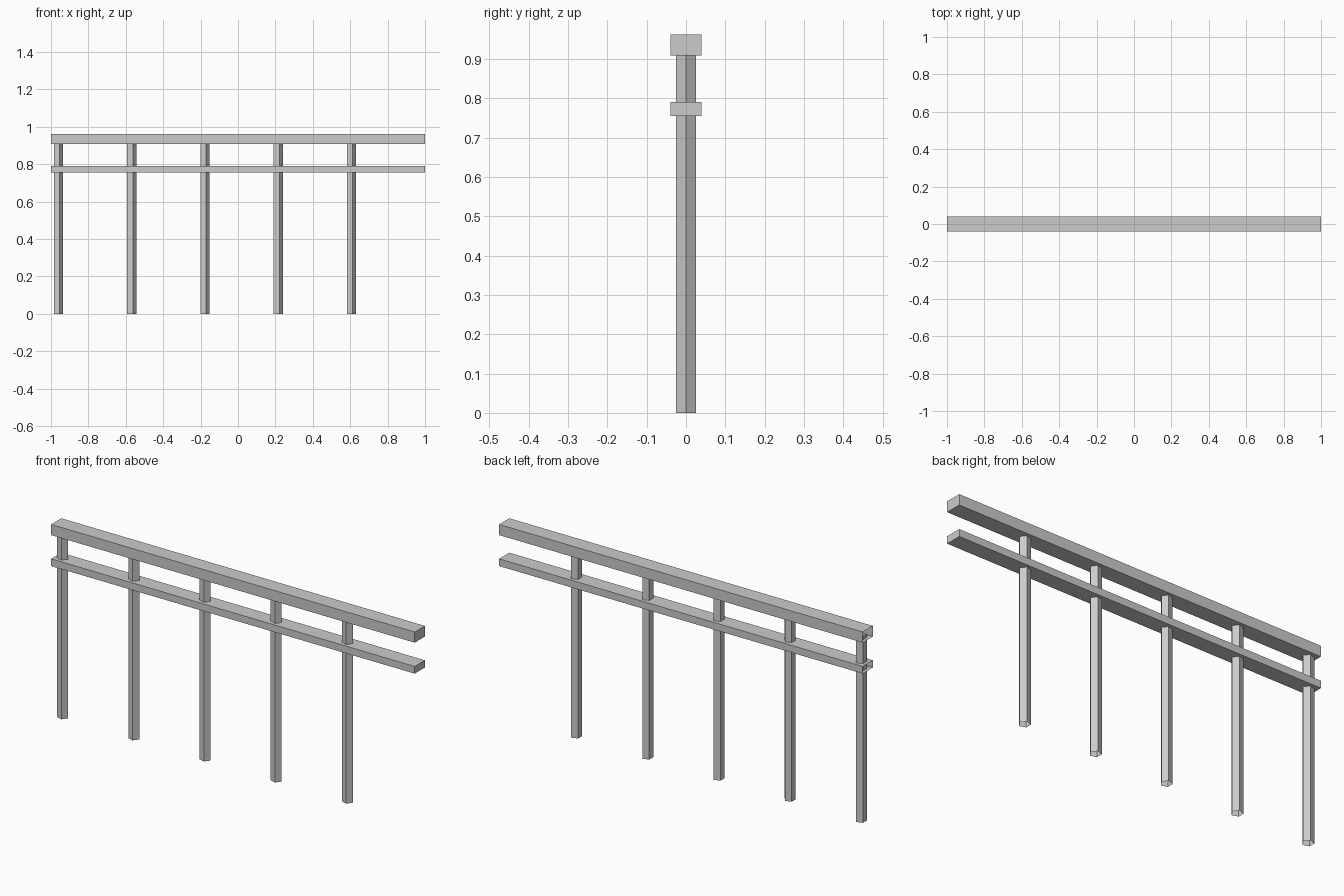
import bpy, bmesh
from mathutils import Matrix

if "Cube" in bpy.data.objects:
    bpy.data.objects.remove(bpy.data.objects["Cube"])


def finish(bm, name):
    mesh = bpy.data.meshes.new(name)
    bm.to_mesh(mesh)
    bm.free()
    obj = bpy.data.objects.new(name, mesh)
    bpy.context.collection.objects.link(obj)
    return obj


def rail(name, z0, z1):
    # box along x, open at its left end
    bm = bmesh.new()
    bmesh.ops.create_cube(bm, size=1, matrix=Matrix.Translation((0, 0, (z0 + z1) / 2))
                          @ Matrix.Diagonal((2, 0.08, z1 - z0, 1)))
    ends = [f for f in bm.faces if f.normal.x < -0.9 or f.calc_center_median().x < -0.9]
    bmesh.ops.delete(bm, geom=ends, context='FACES_ONLY')
    finish(bm, name)


def post(name, x, top):
    # five-sided open tube with one corner pointing along +x
    bm = bmesh.new()
    bmesh.ops.create_circle(bm, segments=5, radius=0.0273, cap_ends=False)
    # turn so that a corner lies on the +x axis
    corner = bm.verts[:][0].co.copy()
    turn = corner.to_2d().angle_signed((1, 0))
    bmesh.ops.rotate(bm, verts=bm.verts[:], cent=(0, 0, 0),
                     matrix=Matrix.Rotation(-turn, 3, 'Z'))
    if max(v.co.x for v in bm.verts) < 0.0272:
        bmesh.ops.rotate(bm, verts=bm.verts[:], cent=(0, 0, 0),
                         matrix=Matrix.Rotation(2 * turn, 3, 'Z'))
    new = bmesh.ops.extrude_edge_only(bm, edges=bm.edges[:])["geom"]
    bmesh.ops.translate(bm, vec=(0, 0, top),
                        verts=[g for g in new if isinstance(g, bmesh.types.BMVert)])
    bm.normal_update()
    # make the side faces point outwards
    for f in bm.faces:
        if f.normal.dot(f.calc_center_median()) < 0:
            f.normal_flip()
    finish(bm, name).location.x = x


# Rails
rail("top_rail", 0.909, 0.962)
rail("lower_rail", 0.755, 0.791)

# Evenly spaced posts
for i in range(5):
    post(f"post_{i + 1}", -0.962 + 0.3917 * i, 0.925)
